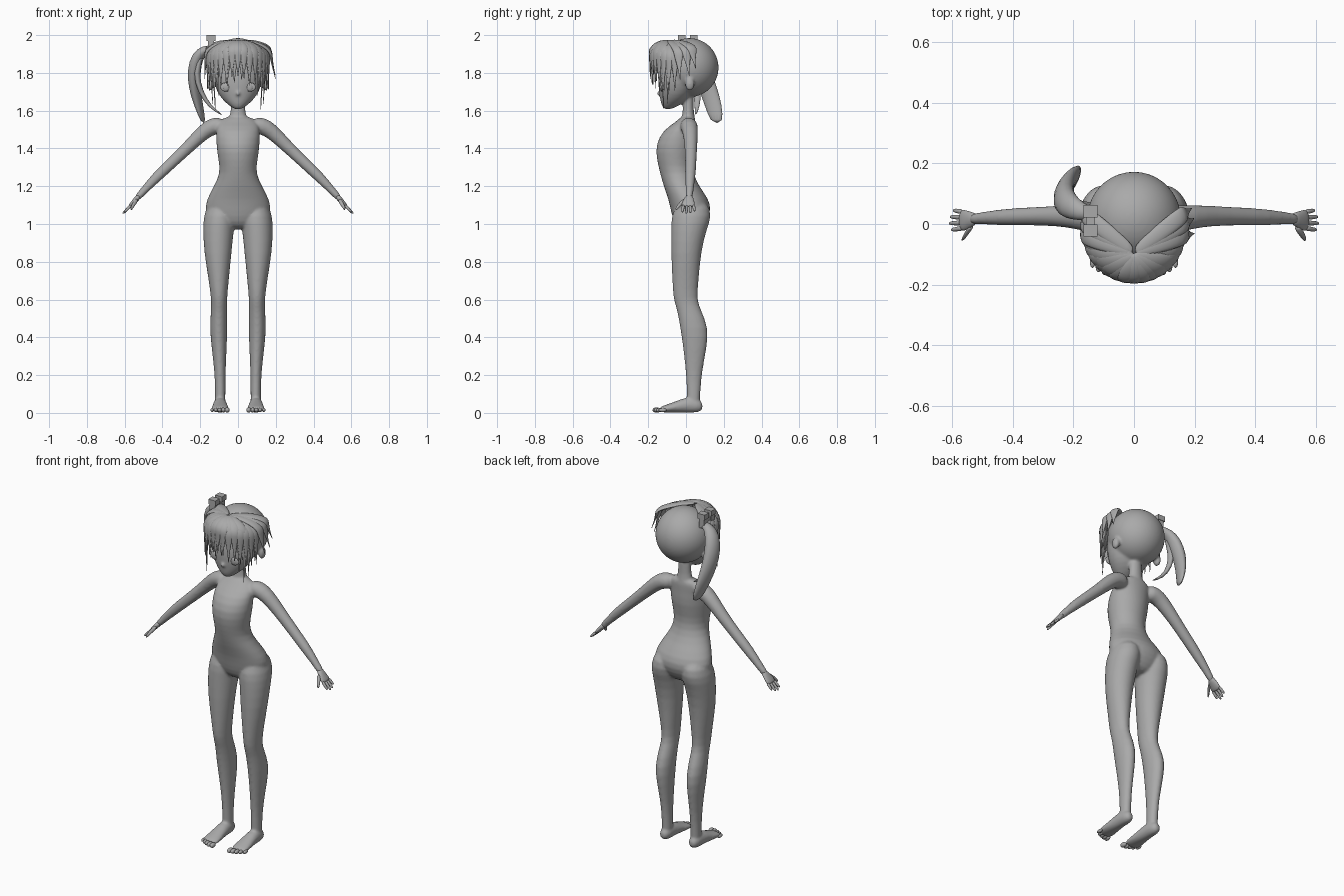
import bpy, bmesh, math, random
from mathutils import Vector, Matrix

random.seed(4)
cube = bpy.data.objects.get("Cube")
if cube:
    bpy.data.objects.remove(cube, do_unlink=True)

grey = bpy.data.materials.new("plain_grey")
grey.use_nodes = True
COLOUR = (0.4, 0.4, 0.4, 1)
grey.diffuse_color = COLOUR
grey.node_tree.nodes["Principled BSDF"].inputs["Base Color"].default_value = COLOUR


def tube(bm, rings, side, axis=None, sides=16):
    """Skin elliptical rings (x, y, z, radius along side, radius across)."""
    side = Vector(side).normalized()
    centres = [Vector(r[:3]) for r in rings]
    loops = []
    for i, (c, r) in enumerate(zip(centres, rings)):
        along = Vector(axis) if axis else centres[min(i + 1, len(rings) - 1)] - centres[max(i - 1, 0)]
        across = along.cross(side).normalized()
        loops.append([bm.verts.new(c + side * r[3] * math.cos(a) + across * r[4] * math.sin(a))
                      for a in (2 * math.pi * k / sides for k in range(sides))])
    for lo, hi in zip(loops, loops[1:]):
        for k in range(sides):
            n = (k + 1) % sides
            bm.faces.new((lo[k], lo[n], hi[n], hi[k]))
    bm.faces.new(loops[0][::-1])
    bm.faces.new(loops[-1])


def ball(bm, centre, radii):
    bmesh.ops.create_uvsphere(bm, u_segments=24, v_segments=16, radius=1,
                              matrix=Matrix.Translation(centre) @ Matrix.Diagonal((*radii, 1)))


def box(bm, centre, size):
    bmesh.ops.create_cube(bm, size=1, matrix=Matrix.Translation(centre) @ Matrix.Diagonal((*size, 1)))


def finish(name, bm, subdivide=1, smooth=True):
    bmesh.ops.recalc_face_normals(bm, faces=bm.faces)
    for f in bm.faces:
        f.smooth = smooth
    mesh = bpy.data.meshes.new(name)
    bm.to_mesh(mesh)
    bm.free()
    mesh.materials.append(grey)
    obj = bpy.data.objects.new(name, mesh)
    bpy.context.collection.objects.link(obj)
    if subdivide:
        obj.modifiers.new("round", 'SUBSURF').levels = subdivide
        obj.modifiers["round"].render_levels = subdivide
    return obj


# Body: torso, neck, head, legs and arms fused into one smooth mannequin skin
body = bmesh.new()
tube(body, [(0, y, z, rx, ry) for z, y, rx, ry in (
    (0.97, .02, .08, .05), (1.01, .02, .15, .085), (1.07, .027, .178, .108), (1.13, .015, .168, .108),
    (1.2, -.025, .128, .094), (1.27, -.05, .094, .088), (1.34, -.06, .104, .095),
    (1.42, -.055, .117, .108), (1.5, -.035, .115, .085), (1.54, 0, .11, .052), (1.575, .012, .055, .035))],
     (1, 0, 0), (0, 0, 1), 24)
tube(body, [(0, .012, z, r, r * .75) for z, r in ((1.53, .06), (1.58, .042), (1.62, .038), (1.7, .04))],
     (1, 0, 0), (0, 0, 1))
ball(body, (0, .018, 1.828), (.157, .157, .157))
tube(body, [(0, y, z, rx, ry) for z, y, rx, ry in (
    (1.605, -.1, .015, .015), (1.63, -.08, .052, .052), (1.665, -.058, .09, .08),
    (1.71, -.045, .118, .1), (1.77, -.035, .135, .11), (1.85, -.02, .14, .115), (1.92, 0, .1, .09))],
     (1, 0, 0), (0, 0, 1), 20)
ball(body, (0, -.142, 1.69), (.01, .014, .012))
for s in (-1, 1):
    ball(body, (s * .145, .02, 1.74), (.018, .025, .035))
    tube(body, [(s * x, y, z, rx, ry) for z, x, y, rx, ry in (
        (1.13, .09, .035, .065, .08), (1.04, .096, .03, .088, .11), (.97, .104, .015, .082, .094),
        (.85, .107, 0, .074, .08), (.7, .102, -.003, .053, .07), (.6, .1, -.005, .042, .063),
        (.55, .1, .015, .043, .063), (.45, .103, .045, .047, .076), (.35, .1, .048, .041, .064),
        (.22, .095, .042, .029, .043), (.1, .094, .04, .027, .035), (.03, .094, .04, .03, .035))],
         (1, 0, 0), (0, 0, 1), 20)
    tube(body, [(s * .095, y, z, rx, rz) for y, z, rx, rz in (
        (.09, .035, .018, .022), (.06, .038, .034, .038), (.01, .045, .036, .044),
        (-.05, .032, .042, .031), (-.11, .022, .05, .02), (-.145, .016, .047, .013))],
         (1, 0, 0), (0, 1, 0))
    tube(body, [(s * x, y, z, r, r) for x, y, z, r in (
        (.07, .01, 1.52, .045), (.13, .016, 1.522, .048), (.18, .022, 1.49, .042), (.25, .027, 1.42, .034),
        (.36, .025, 1.315, .03), (.43, .022, 1.25, .029), (.5, .02, 1.175, .02), (.545, .015, 1.125, .019))],
         (0, 1, 0))
skin = finish("body", body)
fuse = skin.modifiers.new("fuse", 'REMESH')
fuse.mode = 'VOXEL'
fuse.voxel_size = .0065
fuse.use_smooth_shade = True
blend = skin.modifiers.new("blend", 'SMOOTH')
blend.factor = .5
blend.iterations = 8

for s, label in ((1, "left"), (-1, "right")):
    # Hand: palm, four fingers and thumb
    hand = bmesh.new()
    tube(hand, [(s * x, y, z, w, t) for x, y, z, w, t in (
        (.52, .018, 1.152, .018, .015), (.54, .014, 1.13, .027, .014),
        (.56, .012, 1.107, .036, .012), (.575, .012, 1.09, .034, .009))], (0, 1, 0))
    for k in range(4):
        y, reach = -.014 + k * .018, (.033, .04, .037, .028)[k]
        tube(hand, [(s * (.565 + reach * t), y + (k - 1.5) * .003 * t, 1.1 - reach * t, r, r)
                    for t, r in ((0, .009), (.4, .0085), (.8, .008), (1.15, .005))], (0, 1, 0), sides=8)
    tube(hand, [(s * x, y, z, r, r) for x, y, z, r in (
        (.535, -.005, 1.13, .012), (.55, -.028, 1.107, .011), (.56, -.044, 1.09, .009), (.566, -.055, 1.075, .005))],
         (1, 0, 1), sides=8)
    finish(label + "_hand", hand)

    # Toes, largest on the inner side
    toes = bmesh.new()
    for k in range(5):
        ball(toes, (s * (.057 + k * .02), -.156 + k * k * .002, .015), (.013 - k * .001, .021, .014 - k * .001))
    finish(label + "_toes", toes, 0)

    # Eye: thin raised rim and disc set on the face
    eye = bmesh.new()
    ball(eye, (s * .062, -.127, 1.725), (.032, .007, .024))
    ball(eye, (s * .062, -.13, 1.725), (.016, .007, .021))
    finish(label + "_eye", eye, 0)


def lock(bm, angle, tip, width, swell=1.0, flick=0.0):
    """A flat tapered lock running from the crown over the skull to height tip."""
    s, c = math.sin(angle), math.cos(angle)
    rings = []
    for k in range(9):
        t = k / 8
        out = min(1, 1.25 * math.sin(t * math.pi * .6)) * swell + flick * t ** 3
        drop = t ** 1.7
        w = width * (.35 + 1.3 * math.sin(math.pi * min(t + .12, 1)) * .6) * (1 - t ** 5 * .9)
        rings.append((.165 * s * out, -.095 + (.07 - .165 * c) * out,
                      1.968 + .012 * math.sin(math.pi * t) - (1.968 - tip) * drop, max(w, .002), max(w * .35, .002)))
    tube(bm, rings, (c, s, 0), sides=8)


# Fringe: two layers of locks fanned around the front of the head
fringe = bmesh.new()
for layer, count in ((0, 15), (1, 12)):
    for k in range(count):
        a = math.radians(-78 + 156 * k / (count - 1))
        tip = 1.755 - .045 * abs(math.sin(a)) + random.uniform(-.02, .03)
        lock(fringe, a, tip, .026 + .004 * layer, 1.0 - .05 * layer)
finish("fringe", fringe)

# Side locks hanging past the cheeks, and swept wisps at the temples
sides = bmesh.new()
for s in (-1, 1):
    for deg, tip in ((44, 1.67), (54, 1.6), (64, 1.63)):
        lock(sides, s * math.radians(deg), tip, .02, .98, -.08)
    for deg, tip in ((84, 1.76), (98, 1.78), (108, 1.82)):
        lock(sides, s * math.radians(deg), tip, .03, 1.02, .2 if s > 0 else .06)
finish("side_locks", sides)

# Ponytail on the right side, with a thin second strand
tail = bmesh.new()
tube(tail, [(-.13, .03, 1.925, .02, .02), (-.175, .04, 1.925, .03, .025), (-.215, .06, 1.89, .045, .034),
            (-.235, .085, 1.81, .052, .036), (-.23, .115, 1.72, .054, .03), (-.21, .145, 1.63, .05, .022),
            (-.18, .165, 1.53, .035, .008)], (.3, 1, 0), sides=12)
tube(tail, [(-.19, .04, 1.9, .02, .015), (-.225, .05, 1.8, .026, .018), (-.2, .06, 1.7, .024, .015),
            (-.15, .06, 1.62, .015, .01), (-.08, .05, 1.575, .003, .003)], (.2, 1, 0), sides=8)
finish("ponytail", tail)

# Blocky hair clip at the root of the ponytail
clip = bmesh.new()
for y in (-.022, .042):
    box(clip, (-.143, y, 1.945), (.034, .032, .06))
    box(clip, (-.143, y, 1.985), (.046, .04, .03))
box(clip, (-.143, .01, 1.955), (.03, .07, .025))
finish("hair_clip", clip, 0, False)
